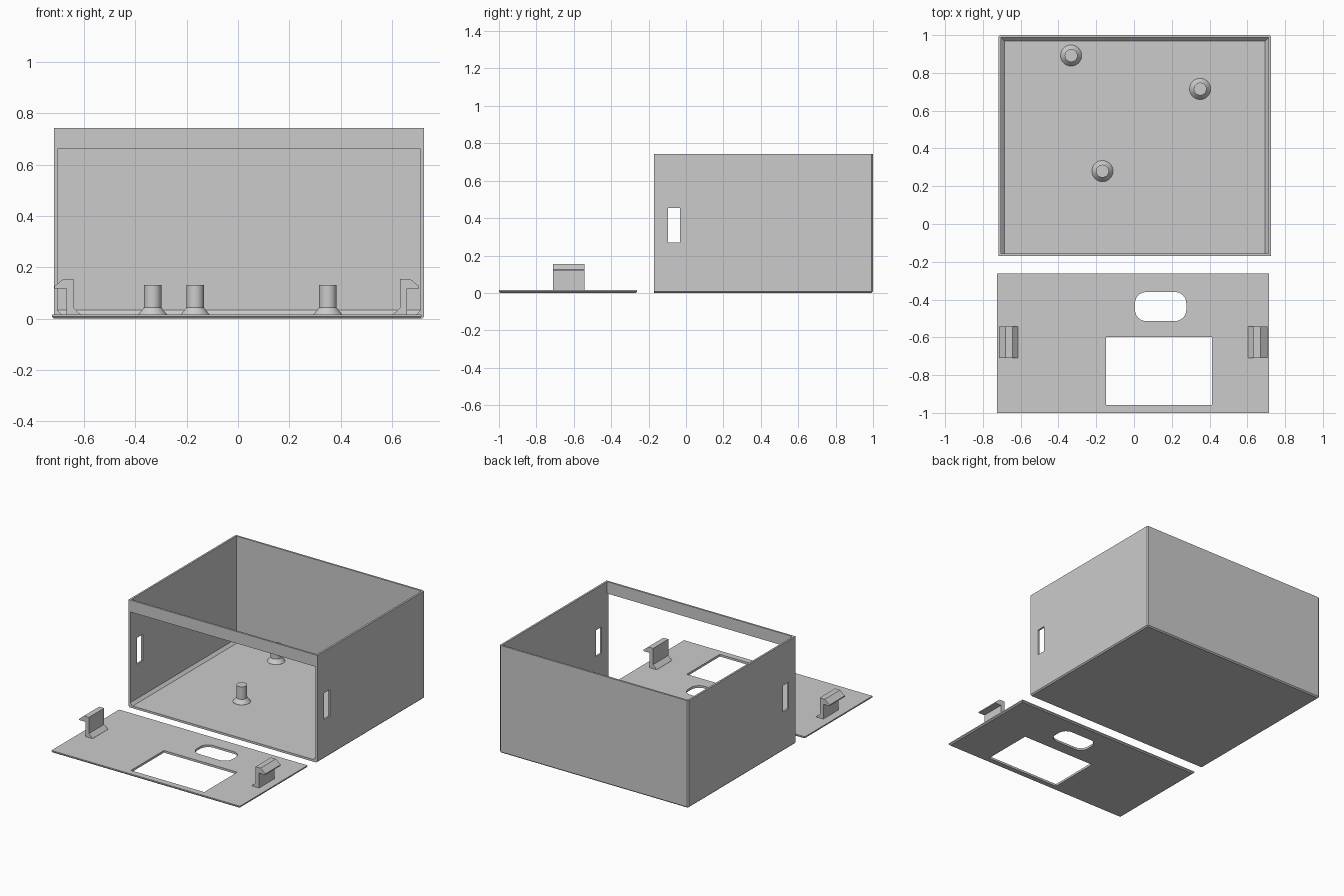
import bpy, bmesh, math

if "Cube" in bpy.data.objects:
    bpy.data.objects.remove(bpy.data.objects["Cube"])

grey = bpy.data.materials.new("plain_grey")
grey.diffuse_color = (0.6, 0.6, 0.6, 1)
grey.use_nodes = True
grey.node_tree.nodes["Principled BSDF"].inputs["Base Color"].default_value = grey.diffuse_color


def finish(name, bm):
    bmesh.ops.recalc_face_normals(bm, faces=bm.faces)
    me = bpy.data.meshes.new(name)
    bm.to_mesh(me)
    bm.free()
    me.materials.append(grey)
    ob = bpy.data.objects.new(name, me)
    bpy.context.collection.objects.link(ob)
    return ob


def block(name, lo, hi, chamfer=0, pick=None):
    """Box between two corners; edges whose midpoint passes pick are chamfered."""
    bm = bmesh.new()
    bmesh.ops.create_cube(bm, size=1)
    for v in bm.verts:
        v.co = [lo[i] if v.co[i] < 0 else hi[i] for i in range(3)]
    if pick:
        edges = [e for e in bm.edges if pick((e.verts[0].co + e.verts[1].co) / 2)]
        bmesh.ops.bevel(bm, geom=edges, offset=chamfer, segments=1, affect='EDGES')
    return finish(name, bm)


def prism(name, points, place, shift):
    """Flat outline placed in space and extruded by shift."""
    bm = bmesh.new()
    face = bm.faces.new([bm.verts.new(place(a, b)) for a, b in points])
    new = bmesh.ops.extrude_face_region(bm, geom=[face])["geom"]
    bmesh.ops.translate(bm, vec=shift, verts=[g for g in new if isinstance(g, bmesh.types.BMVert)])
    return finish(name, bm)


def cut(ob, cutter):
    mod = ob.modifiers.new("cut", 'BOOLEAN')
    mod.operation, mod.solver, mod.object = 'DIFFERENCE', 'EXACT', cutter
    bpy.context.view_layer.objects.active = ob
    bpy.ops.object.modifier_apply(modifier=mod.name)
    bpy.data.objects.remove(cutter)


# Enclosure: chamfered shell, open at the top, with a large front opening
X0, X1, Y0, Y1, H = -0.717, 0.725, -0.17, 1.0, 0.742
T, FLOOR = 0.013, 0.015
case = block("enclosure", (X0, Y0, 0), (X1, Y1, H), 0.008,
             lambda m: (m.z < 0.01 and m.y > Y0 + 0.1) or
                       (m.y > Y1 - 0.01 and abs(m.z - H / 2) < 0.01))
cut(case, block("cavity_cutter", (X0 + T, Y0 + T, FLOOR), (X1 - T, Y1 - T, H + 0.2), 0.018,
                lambda m: m.z < FLOOR + 0.01 and m.y > Y0 + 0.1))
a, b, c = X0 + T, X1 - T, 0.018
opening = [(a, FLOOR + c), (a + c, FLOOR), (b - c, FLOOR), (b, FLOOR + c), (b, 0.66), (a, 0.66)]
cut(case, prism("opening_cutter", opening, lambda x, z: (x, Y0 - 0.1, z), (0, 0.1 + T + 0.02, 0)))
# Slots through both side walls
cut(case, block("slot_cutter", (-1, -0.097, 0.27), (1, -0.033, 0.453)))

# Standoff pegs: flared foot and straight post, turned from one profile
N = 32
for i, (px, py) in enumerate([(-0.333, 0.892), (0.35, 0.715), (-0.167, 0.28)]):
    bm = bmesh.new()
    rings = [[bm.verts.new((px + r * math.cos(2 * math.pi * k / N),
                            py + r * math.sin(2 * math.pi * k / N), z)) for k in range(N)]
             for r, z in [(0.056, FLOOR - 0.003), (0.056, FLOOR + 0.001), (0.034, 0.043), (0.034, 0.13)]]
    for lo, hi in zip(rings, rings[1:]):
        for k in range(N):
            bm.faces.new((lo[k], lo[(k + 1) % N], hi[(k + 1) % N], hi[k]))
    bm.faces.new(rings[0])
    bm.faces.new(rings[-1])
    peg = finish(f"standoff_peg_{i + 1}", bm)
    bpy.ops.object.select_all(action='DESELECT')
    peg.select_set(True)
    bpy.context.view_layer.objects.active = peg
    bpy.ops.object.shade_smooth_by_angle(angle=math.radians(25))

# Front panel lying flat, with a screen window and a rounded port
PT = 0.015
panel = block("front_panel", (-0.725, -1, 0), (0.715, -0.262, PT), 0.007, lambda m: m.z < 0.001)
cut(panel, block("window_cutter", (-0.148, -0.957, -0.1), (0.412, -0.597, 0.1)))
port, R = [], 0.06
for q, (cx, cy) in enumerate([(0.277 - R, -0.36 - R), (0.005 + R, -0.36 - R),
                              (0.005 + R, -0.514 + R), (0.277 - R, -0.514 + R)]):
    for k in range(7):
        t = math.pi / 2 * (q + k / 6)
        port.append((cx + R * math.cos(t), cy + R * math.sin(t)))
cut(panel, prism("port_cutter", port, lambda x, y: (x, y, -0.1), (0, 0, 0.2)))

# Snap hooks: one profile, mirrored about the panel's centre line
hook = [(0.609, PT - 0.003), (0.609, PT + 0.001), (0.637, 0.043), (0.637, 0.155), (0.675, 0.155),
        (0.711, 0.125), (0.711, 0.117), (0.664, 0.117), (0.664, PT - 0.003)]
for side, s in (("left", -1), ("right", 1)):
    prism(f"snap_hook_{side}", hook, lambda x, z: (s * x - 0.005, -0.71, z), (0, 0.167, 0))
